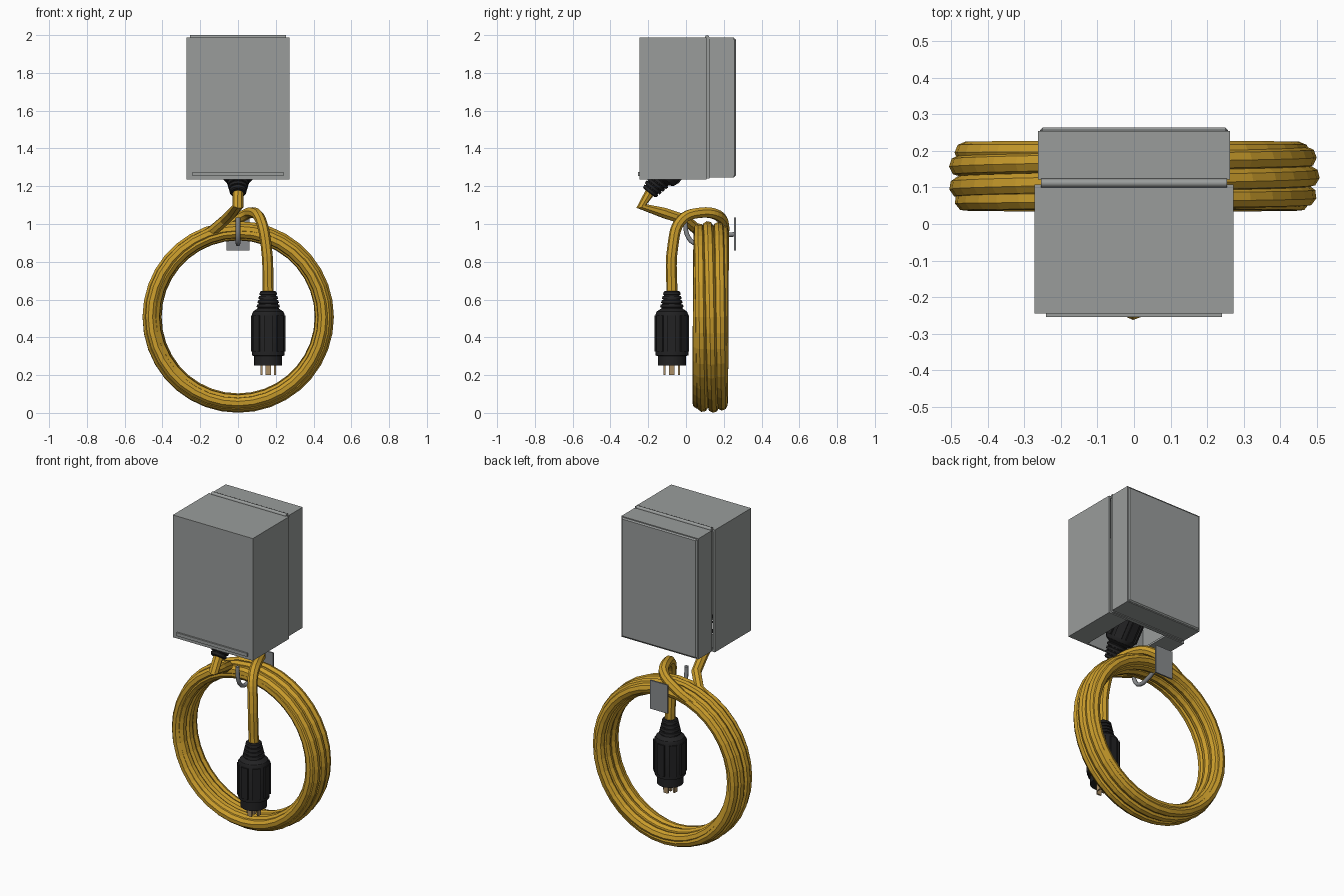
import bpy, bmesh, math
from mathutils import Vector

cube = bpy.data.objects.get("Cube")
if cube:
    bpy.data.objects.remove(cube, do_unlink=True)


def material(name, rgb):
    m = bpy.data.materials.new(name)
    m.use_nodes = True
    m.diffuse_color = (*rgb, 1)
    m.node_tree.nodes["Principled BSDF"].inputs["Base Color"].default_value = (*rgb, 1)
    return m


GREY = material("box grey", (0.32, 0.335, 0.33))
STEEL = material("hook steel", (0.25, 0.26, 0.27))
YELLOW = material("cord yellow", (0.60, 0.34, 0.025))
BLACK = material("rubber black", (0.016, 0.016, 0.017))
BRASS = material("prong brass", (0.40, 0.27, 0.13))


def add_object(name, data, mat):
    ob = bpy.data.objects.new(name, data)
    bpy.context.collection.objects.link(ob)
    data.materials.append(mat)
    return ob


def add_block(bm, lo, hi):
    verts = bmesh.ops.create_cube(bm, size=1)["verts"]
    for v in verts:
        v.co = Vector([(a + b) / 2 + c * (b - a) for a, b, c in zip(lo, hi, v.co)])
    return verts


def blocks(name, bounds, mat, bevel=0):
    bm = bmesh.new()
    for lo, hi in bounds:
        add_block(bm, lo, hi)
    mesh = bpy.data.meshes.new(name)
    bm.to_mesh(mesh)
    bm.free()
    ob = add_object(name, mesh, mat)
    if bevel:
        mod = ob.modifiers.new("edge", "BEVEL")
        mod.width, mod.segments = bevel, 1
    return ob


def tube(name, points, radius, mat, kind="POLY", cyclic=False, smooth=False):
    cu = bpy.data.curves.new(name, "CURVE")
    cu.dimensions = "3D"
    cu.bevel_depth, cu.bevel_resolution = radius, 2
    cu.resolution_u = 5
    cu.use_fill_caps = True
    sp = cu.splines.new(kind)
    if kind == "BEZIER":
        sp.bezier_points.add(len(points) - 1)
        for bp, p in zip(sp.bezier_points, points):
            bp.co = p
            bp.handle_left_type = bp.handle_right_type = "AUTO"
    else:
        sp.points.add(len(points) - 1)
        for q, p in zip(sp.points, points):
            q.co = (*p, 1)
    sp.use_cyclic_u = cyclic
    sp.use_smooth = smooth
    return add_object(name, cu, mat)


# Hollow front cover, with a cord opening in its floor
W, F, B, LOW, TOP = 0.272, -0.245, 0.108, 1.235, 1.987
T = 0.012
blocks("front_cover", [
    ((-W, F, LOW), (W, F + T, TOP)),
    ((-W, F + T, TOP - T), (W, B, TOP)),
    ((-W, F + T, LOW), (-W + T, B, TOP - T)),
    ((W - T, F + T, LOW), (W, B, TOP - T)),
    ((-W + T, F + T, LOW), (-0.14, B, LOW + T)),
    ((0.14, F + T, LOW), (W - T, B, LOW + T)),
], GREY)
blocks("front_lip", [((-0.24, -0.255, 1.255), (0.24, F, 1.275))], GREY)

# Back box, its mounting face and the frame between the halves
blocks("back_box", [((-0.262, 0.122, 1.245), (0.262, 0.255, TOP))], GREY)
blocks("back_plate", [((-0.257, 0.247, 1.25), (0.257, 0.264, TOP - 0.005))], GREY, 0.007)
blocks("middle_frame", [((-0.252, 0.1, 1.24), (0.252, 0.124, 1.985))], GREY)
tube("top_hinge", [(-0.255, 0.112, 1.988), (0.255, 0.112, 1.988)], 0.012, GREY, smooth=True)

# Wall hook
blocks("hook_plate", [((-0.06, 0.255, 0.86), (0.06, 0.264, 1.035))], STEEL)
tube("hook", [(0, 0.258, 0.945), (0, 0.2, 0.94), (0, 0.12, 0.905), (0, 0.05, 0.897),
              (0, 0.012, 0.93), (0, -0.004, 1.0), (0, -0.004, 1.035)],
     0.012, STEEL, "BEZIER", smooth=True)

# Coiled cord: seven strands winding round a flattened ring
TURNS, STEPS = 7, 36
coil = []
for i in range(TURNS * STEPS):
    t = i / STEPS * math.tau
    twist = t / TURNS
    r = 0.456 + 0.022 * math.sin(twist)
    coil.append((-r * math.sin(t), 0.13 + 0.067 * math.cos(twist), 0.508 + r * math.cos(t)))
tube("cord_coil", coil, 0.03, YELLOW, cyclic=True)
tube("upper_cord", [(0, -0.17, 1.2), (0, -0.235, 1.095), (-0.03, -0.12, 1.06),
                    (-0.07, 0, 1.02), (-0.14, 0.07, 0.96), (-0.24, 0.08, 0.9)], 0.029, YELLOW)
tube("plug_cord", [(-0.2, 0.19, 0.92), (-0.08, 0.2, 0.985), (0.03, 0.17, 1.045),
                   (0.08, 0.08, 1.06), (0.12, -0.025, 1.02), (0.15, -0.07, 0.88),
                   (0.16, -0.075, 0.63)], 0.029, YELLOW, "BEZIER")


# Connector: ribbed strain relief, grip body and face, running down local -z
def connector(name):
    profile = [(0, 0), (0.038, 0)]
    for k in range(4):
        r, z = 0.044 + 0.005 * k, 0.005 + 0.022 * k
        profile += [(r, z), (r + 0.003, z + 0.014), (r - 0.004, z + 0.016), (r - 0.003, z + 0.021)]
    profile += [(0.06, 0.095), (0.08, 0.108), (0.087, 0.125), (0.087, 0.34),
                (0.074, 0.345), (0.074, 0.395), (0, 0.395)]
    bm = bmesh.new()
    verts = [bm.verts.new((r, 0, -z)) for r, z in profile]
    edges = [bm.edges.new(pair) for pair in zip(verts, verts[1:])]
    bmesh.ops.spin(bm, geom=verts + edges, axis=(0, 0, 1), cent=(0, 0, 0),
                   angle=math.tau, steps=24)
    bmesh.ops.remove_doubles(bm, verts=bm.verts, dist=0.0005)
    for k in range(8):
        rib = add_block(bm, (0.075, -0.023, -0.32), (0.092, 0.023, -0.13))
        a = math.tau * k / 8
        for v in rib:
            x, y, z = v.co
            v.co = (x * math.cos(a) - y * math.sin(a), x * math.sin(a) + y * math.cos(a), z)
    bmesh.ops.recalc_face_normals(bm, faces=bm.faces)
    mesh = bpy.data.meshes.new(name)
    bm.to_mesh(mesh)
    bm.free()
    ob = add_object(name, mesh, BLACK)
    bpy.ops.object.select_all(action="DESELECT")
    ob.select_set(True)
    bpy.context.view_layer.objects.active = ob
    bpy.ops.object.shade_smooth_by_angle(angle=math.radians(30))
    return ob


plug = connector("plug")
plug.location = (0.16, -0.075, 0.645)
socket = connector("box_connector")
socket.location = (0, -0.195, 1.165)
socket.rotation_euler = (math.pi - 0.66, 0, 0)

# Plug prongs: three blades round a centre pin
prongs = [((0.15, -0.085, 0.2), (0.17, -0.065, 0.26))]
for dx, dy, wx, wy in [(-0.035, 0, 0.005, 0.014), (0.035, 0, 0.005, 0.014),
                       (0, 0.038, 0.014, 0.005), (0, -0.038, 0.014, 0.005)]:
    x, y = 0.16 + dx, -0.075 + dy
    prongs.append(((x - wx, y - wy, 0.2), (x + wx, y + wy, 0.26)))
blocks("plug_prongs", prongs, BRASS)
